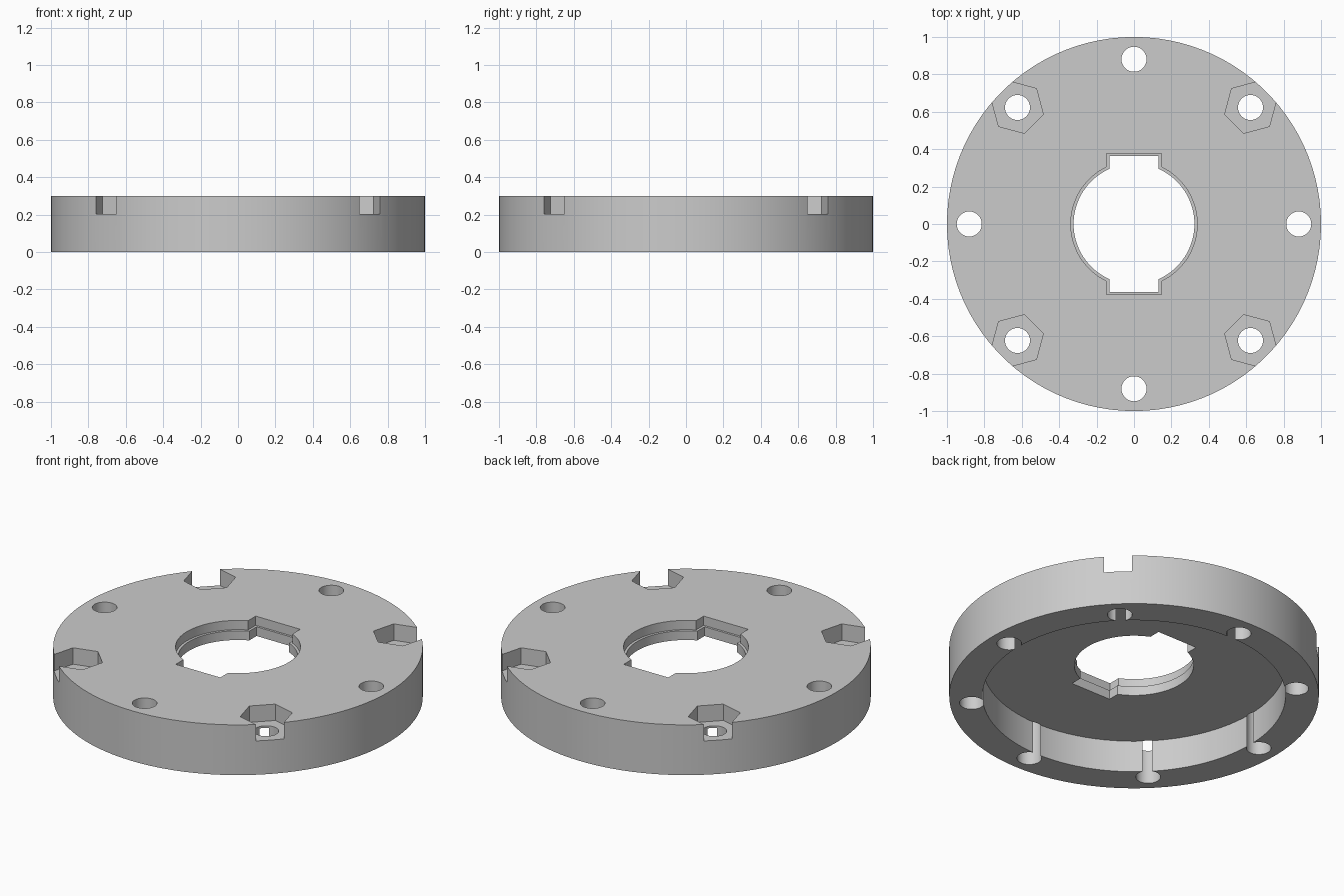
import bpy, bmesh, math

if "Cube" in bpy.data.objects:
    bpy.data.objects.remove(bpy.data.objects["Cube"])

HEIGHT = 0.3


def ring(r, n, cx=0.0, cy=0.0, start=0.0):
    """Regular polygon outline."""
    return [(cx + r * math.cos(start + 2 * math.pi * i / n),
             cy + r * math.sin(start + 2 * math.pi * i / n)) for i in range(n)]


def keyed_outline(r, w, h, n=32):
    """Circle with a square keyway at the front and the back."""
    a = math.pi / 2 - math.asin(w / r)
    arc = [(r * math.cos(-a + 2 * a * i / n), r * math.sin(-a + 2 * a * i / n))
           for i in range(n + 1)]
    half = arc + [(w, h), (-w, h)]
    return half + [(-x, -y) for x, y in half]


def prism(name, outline, z0, z1):
    """Extrude an outline from z0 to z1."""
    bm = bmesh.new()
    face = bm.faces.new([bm.verts.new((x, y, z0)) for x, y in outline])
    top = bmesh.ops.extrude_face_region(bm, geom=[face])["geom"]
    bmesh.ops.translate(bm, vec=(0, 0, z1 - z0),
                        verts=[v for v in top if isinstance(v, bmesh.types.BMVert)])
    bmesh.ops.recalc_face_normals(bm, faces=bm.faces[:])
    mesh = bpy.data.meshes.new(name)
    bm.to_mesh(mesh)
    bm.free()
    obj = bpy.data.objects.new(name, mesh)
    bpy.context.collection.objects.link(obj)
    return obj


def cut(target, cutter):
    """Subtract the cutter from the target and remove it."""
    mod = target.modifiers.new("cut", "BOOLEAN")
    mod.operation, mod.solver, mod.object = "DIFFERENCE", "EXACT", cutter
    bpy.context.view_layer.objects.active = target
    bpy.ops.object.modifier_apply(modifier=mod.name)
    bpy.data.objects.remove(cutter)


# Flange disc
flange = prism("flange", ring(1.0, 100), 0, HEIGHT)
grey = bpy.data.materials.new("grey")
grey.diffuse_color = (0.6, 0.6, 0.6, 1)
grey.use_nodes = True
grey.node_tree.nodes["Principled BSDF"].inputs["Base Color"].default_value = grey.diffuse_color
flange.data.materials.append(grey)

# Round recess in the underside
cut(flange, prism("recess", ring(0.82, 100), -0.1, 0.19))

# Keyed bore with a slightly wider upper step
cut(flange, prism("bore", keyed_outline(0.323, 0.132, 0.364), -0.1, 0.5))
cut(flange, prism("bore_step", keyed_outline(0.338, 0.147, 0.377), 0.245, 0.5))

# Eight bolt holes, every second one with a hexagonal nut pocket
for i in range(8):
    a = i * math.pi / 4
    cx, cy = 0.881 * math.cos(a), 0.881 * math.sin(a)
    cut(flange, prism("bolt_hole", ring(0.067, 32, cx, cy, a), -0.1, 0.5))
    if i % 2:
        cut(flange, prism("nut_pocket", ring(0.143, 6, cx, cy, a + math.pi / 2), 0.202, 0.5))

# Smooth round walls, sharp edges
bpy.ops.object.select_all(action="DESELECT")
flange.select_set(True)
bpy.context.view_layer.objects.active = flange
bpy.ops.object.shade_smooth_by_angle(angle=math.radians(25))
